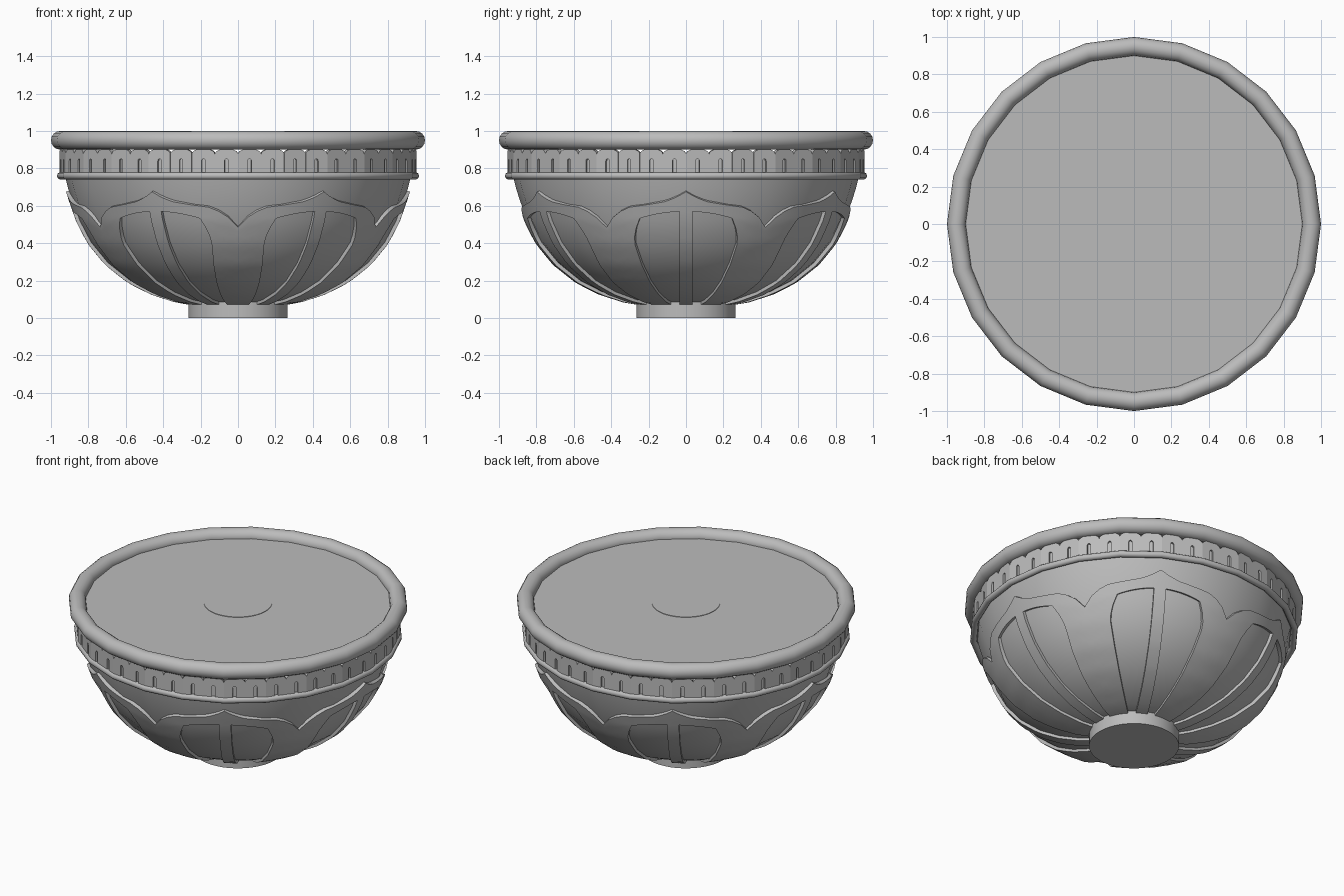
import bpy, bmesh, math
from math import cos, sin, pi, radians

if "Cube" in bpy.data.objects:
    bpy.data.objects.remove(bpy.data.objects["Cube"])

stone = bpy.data.materials.new("grey_stone")
stone.use_nodes = True
GREY = (0.5, 0.5, 0.5, 1)
stone.diffuse_color = GREY
stone.node_tree.nodes["Principled BSDF"].inputs["Base Color"].default_value = GREY

SIDES = 24
# Bowl profile (radius, height)
PROFILE = [(.25, .085), (.33, .098), (.46, .14), (.58, .2), (.70, .295), (.79, .405),
           (.85, .52), (.885, .62), (.908, .69), (.925, .76)]
# Ogee top edge of a petal (degrees from its middle, height)
OGEE = [(0, .68), (3, .652), (7, .627), (13, .612), (20, .597), (25, .565), (28, .525), (30, .49)]


def interp(pts, x):
    for (x0, y0), (x1, y1) in zip(pts, pts[1:]):
        if x <= x1:
            return y0 + (y1 - y0) * (x - x0) / (x1 - x0)
    return pts[-1][1]


def bowl_radius(z):
    return interp([(h, r) for r, h in PROFILE], z)


def finish(name, bm, thickness=0, angle=35):
    bmesh.ops.remove_doubles(bm, verts=bm.verts, dist=1e-4)
    bmesh.ops.recalc_face_normals(bm, faces=bm.faces)
    mesh = bpy.data.meshes.new(name)
    bm.to_mesh(mesh)
    bm.free()
    ob = bpy.data.objects.new(name, mesh)
    bpy.context.collection.objects.link(ob)
    mesh.materials.append(stone)
    bpy.ops.object.select_all(action='DESELECT')
    ob.select_set(True)
    bpy.context.view_layer.objects.active = ob
    if thickness:
        mod = ob.modifiers.new("thickness", 'SOLIDIFY')
        mod.thickness, mod.offset = thickness, 0
        bpy.ops.object.modifier_apply(modifier=mod.name)
    bpy.ops.object.shade_smooth_by_angle(angle=radians(angle))
    return ob


def lathe(name, pts, sides=SIDES, closed=False, angle=35):
    """Revolve (radius, height) points around z."""
    bm = bmesh.new()
    rings = [[bm.verts.new((r * cos(2 * pi * i / sides), r * sin(2 * pi * i / sides), z))
              for i in range(sides)] for r, z in pts]
    pairs = list(zip(rings, rings[1:])) + ([(rings[-1], rings[0])] if closed else [])
    for a, b in pairs:
        for i in range(sides):
            j = (i + 1) % sides
            bm.faces.new((a[i], a[j], b[j], b[i]))
    if not closed:
        for ring, (r, z) in ((rings[0], pts[0]), (rings[-1], pts[-1])):
            if name != "bowl" or ring is rings[0]:
                bm.faces.new(ring)
    return finish(name, bm, angle=angle)


def torus(name, major, minor, z, n):
    lathe(name, [(major + minor * cos(2 * pi * k / n), z + minor * sin(2 * pi * k / n))
                 for k in range(n)], closed=True, angle=50)


# Body, foot, rim, moulding and filled top
lathe("bowl", PROFILE)
lathe("foot", [(.265, 0), (.265, .085)], 48)
torus("rim", .95, .05, .95, 16)
torus("moulding", .948, .02, .76, 10)
lathe("top_surface", [(.92, .94), (.92, .95)])
lathe("top_centre_disc", [(.2, .95), (.2, .953)], 48)


# Scalloped band: 48 round-topped teeth with a small arched slot, following flat sides
def band_point(tooth, s, z, r):
    t = (tooth + s) / 2
    k = math.floor(t)
    f = t - k
    a, b = 2 * pi * k / SIDES, 2 * pi * (k + 1) / SIDES
    return (r * (cos(a) * (1 - f) + cos(b) * f), r * (sin(a) * (1 - f) + sin(b) * f), z)


bm = bmesh.new()
slot = [(.5 + .08 * cos(pi * k / 6), .84 + .011 * sin(pi * k / 6)) for k in range(7)]
top = [(.5 - .499 * cos(pi * k / 10), .876 + .03 * sin(pi * k / 10)) for k in range(11)]
outline = [(.001, .76)] + top + [(.999, .76), (.58, .76)] + slot + [(.42, .76)]
for tooth in range(2 * SIDES):
    outer, inner = ([bm.verts.new(band_point(tooth, s, z, r)) for s, z in outline]
                    for r in (.955, .925))
    bm.faces.new(outer)
    bm.faces.new(inner[::-1])
    for i in range(len(outline)):
        j = (i + 1) % len(outline)
        bm.faces.new((outer[j], outer[i], inner[i], inner[j]))
finish("scalloped_band", bm, angle=30)
lathe("band_backing", [(.925, .76), (.943, .76), (.943, .872), (.925, .872)], closed=True)

# Six raised petal frames, each with two sunken panels beside a centre rib
ROWS, CAP, COLS = 16, 4, 8


def panel_top(deg):
    return .575 - .055 * (deg / 20) ** 2


def columns(t):
    """Angles across half a petal at relative panel height t."""
    z = .085 + (.56 - .085) * t ** 1.6
    rib = math.degrees(.035 / bowl_radius(z))
    edge = 17.5 + 3 * t - 4 * max(0, (t - .8) / .2) ** 2
    return ([0, rib] + [rib + (edge - rib) * k / COLS for k in range(1, COLS + 1)]
            + [edge + (30 - edge) * k / 4 for k in range(1, 5)])


bm = bmesh.new()
for petal in range(6):
    for side in (1, -1):
        grid = []
        for row in range(ROWS + CAP + 1):
            t = min(1, row / ROWS)
            line = []
            for deg in columns(t):
                z = .085 + (panel_top(deg) - .085) * t ** 1.6
                if row > ROWS:
                    z += (interp(OGEE, deg) - z) * (row - ROWS) / CAP
                r, a = bowl_radius(z), radians(60 * petal + side * deg)
                line.append(bm.verts.new((r * cos(a), r * sin(a), z)))
            grid.append(line)
        for row in range(ROWS + CAP):
            for c in range(len(grid[0]) - 1):
                if row < ROWS and 1 <= c <= COLS:
                    continue
                bm.faces.new((grid[row][c], grid[row][c + 1],
                              grid[row + 1][c + 1], grid[row + 1][c]))
bmesh.ops.delete(bm, geom=[v for v in bm.verts if not v.link_faces], context='VERTS')
finish("petal_frames", bm, thickness=.032)
